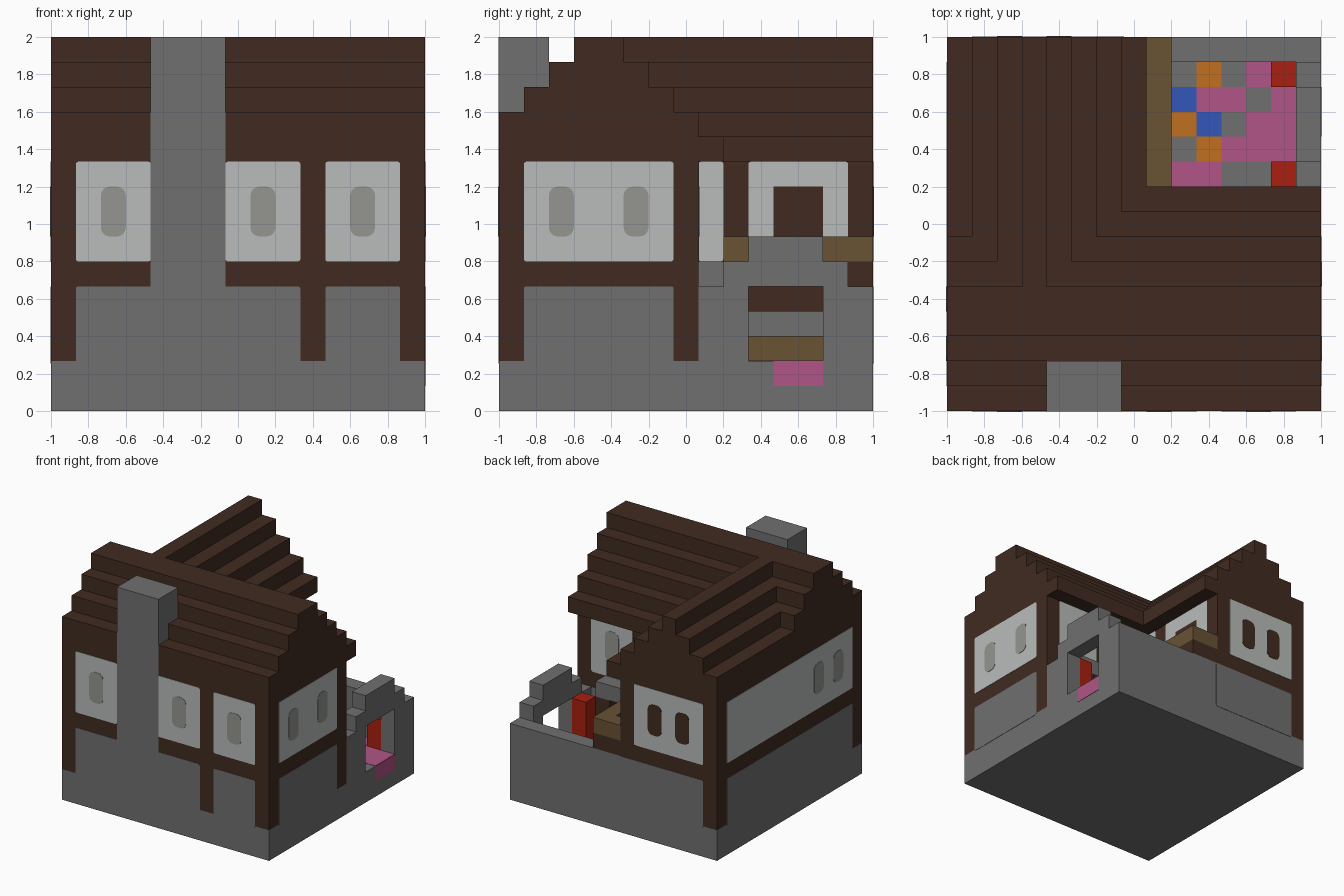
import bpy, bmesh, math
from mathutils import Vector

cube = bpy.data.objects.get("Cube")
if cube:
    bpy.data.objects.remove(cube, do_unlink=True)

U = 2 / 15          # one building block
SKIN = 0.003        # thickness of a painted plate


def material(name, hex_colour):
    rgb = [int(hex_colour[i:i + 2], 16) / 255 for i in (0, 2, 4)]
    lin = [c / 12.92 if c <= 0.04045 else ((c + 0.055) / 1.055) ** 2.4 for c in rgb]
    m = bpy.data.materials.new(name)
    m.use_nodes = True
    m.diffuse_color = (*lin, 1)
    m.node_tree.nodes["Principled BSDF"].inputs["Base Color"].default_value = (*lin, 1)
    return m


TIMBER = material("dark timber", "412b21")
STONE = material("grey stone", "707070")
PLASTER = material("pale plaster", "b9bcba")
GLASS = material("grey glass", "959590")
PLANK = material("tan plank", "685234")
PINK = material("pink", "b05586")
RED = material("red", "a82010")
BLUE = material("blue", "3456b8")
ORANGE = material("orange", "c07020")


def world(p):
    return Vector((p[0] * U - 1, p[1] * U - 1, p[2] * U))


def prism(name, points, offset, mat):
    """Extrude a flat outline, given in block units, by an offset in block units."""
    bm = bmesh.new()
    face = bm.faces.new([bm.verts.new(world(p)) for p in points])
    new = bmesh.ops.extrude_face_region(bm, geom=[face])["geom"]
    bmesh.ops.translate(bm, vec=Vector(offset) * U,
                        verts=[v for v in new if isinstance(v, bmesh.types.BMVert)])
    bmesh.ops.recalc_face_normals(bm, faces=bm.faces)
    mesh = bpy.data.meshes.new(name)
    bm.to_mesh(mesh)
    bm.free()
    mesh.materials.append(mat)
    obj = bpy.data.objects.new(name, mesh)
    bpy.context.collection.objects.link(obj)
    return obj


def box(name, x, y, z, mat):
    pts = [(x[0], y[0], z[0]), (x[1], y[0], z[0]), (x[1], y[1], z[0]), (x[0], y[1], z[0])]
    return prism(name, pts, (0, 0, z[1] - z[0]), mat)


def plate(name, side, at, a, z, mat, r=0.1, level=1):
    """Thin rounded plate on a wall; side is +x, -x, +y or -y."""
    pts = []
    corners = [(a[1] - r, z[1] - r), (a[0] + r, z[1] - r), (a[0] + r, z[0] + r), (a[1] - r, z[0] + r)]
    for q, (ca, cz) in enumerate(corners):
        for k in range(5):
            t = math.pi / 2 * (q + k / 4)
            pts.append((ca + r * math.cos(t), cz + r * math.sin(t)))
    depth = SKIN / U * level * (1 if side[0] == "+" else -1)
    if side[1] == "x":
        return prism(name, [(at, p, h) for p, h in pts], (depth, 0, 0), mat)
    return prism(name, [(p, at, h) for p, h in pts], (0, depth, 0), mat)


def panel(name, side, at, span, windows=(), pane=GLASS):
    """Plaster panel of the upper storey with its windows."""
    plate(name + "_panel", side, at, span, (6, 10), PLASTER)
    for w in windows:
        plate(name + "_window", side, at, (w, w + 1), (7, 9), pane, 0.36, 2)


def gable(heights):
    """Stepped gable outline; the last step is an overhanging eave."""
    wall = len(heights) - 1
    pts = [(0, 2)]
    for i, h in enumerate(heights):
        pts += [(i, h), (i + 1, h)]
    pts += [(wall + 1, 10), (wall, 10), (wall, 2)]
    clean = []
    for p in pts:
        if p not in clean:
            clean.append(p)
    # drop points in the middle of a straight edge
    n = len(clean)
    return [p for i, p in enumerate(clean)
            if not (clean[i - 1][1] == p[1] == clean[(i + 1) % n][1])]


# Foundation and the two timber wings with stepped roofs
box("foundation", (0, 15), (0, 15), (0, 2), STONE)
front_profile = gable([12, 13, 14, 15, 15, 14, 13, 12, 11])
back_profile = gable([12, 13, 14, 15, 14, 13, 12, 11])
prism("front_wing", [(0, p, h) for p, h in front_profile], (15, 0, 0), TIMBER)
prism("back_wing", [(p, 4, h) for p, h in back_profile], (0, 11, 0), TIMBER)

# Chimney flush with the front wall
box("chimney", (4, 7), (-SKIN / U, 2), (2, 15), STONE)

# Stone infill of the ground storey
for side, at, span in [("-y", 0, (1, 10)), ("-y", 0, (11, 14)), ("+x", 15, (1, 7)),
                       ("-x", 0, (1, 14)), ("+y", 15, (1, 7.1)),
                       ("+y", 8, (7, 14)), ("+x", 7, (8, 14))]:
    plate("stone_infill", side, at, span, (1.9, 5), STONE)

# Plaster panels and windows of the upper storey
panel("front_right", "-y", 0, (1, 4), [2])
panel("front_middle", "-y", 0, (7, 10), [8])
panel("front_left", "-y", 0, (11, 14), [12])
panel("east_gable", "+x", 15, (1, 7), [2, 5])
panel("west_wall", "-x", 0, (1, 14), [2, 4])
panel("back_gable", "+y", 15, (1, 6), [2, 4], TIMBER)
panel("court_north", "+y", 8, (11, 14), [12])
panel("court_inner", "+y", 8, (7, 10))
panel("court_east", "+x", 7, (10, 14))
panel("court_corner", "+x", 7, (8, 9))
plate("balcony_door", "+x", 7, (11, 13), (6, 9), TIMBER, 0.02, 2)

# Balcony with its railing and the ledge beside it
box("balcony_floor", (7, 9), (9, 15), (5, 6), TIMBER)
box("balcony_rail_side", (8, 9), (9, 15), (6, 7), PLANK)
box("balcony_rail_back", (7, 8), (14, 15), (6, 7), PLANK)
box("balcony_beam", (7, 8), (9, 14), (4, 5), TIMBER)
box("plank_bench", (7, 8), (9, 14), (2, 3), PLANK)
box("stone_ledge", (7, 13), (8, 9), (5, 6), STONE)
box("ledge_post", (12, 13), (8, 9), (2, 5), TIMBER)

# Ruined walls around the yard
box("back_yard_wall", (7, 15), (14, 15), (2, 5), STONE)
for y, z in [((8, 10), (2, 5)), ((13, 14), (2, 5)), ((9, 14), (5, 6)), ((10, 13), (6, 7))]:
    box("side_yard_wall", (14, 15), y, z, STONE)

# Coloured floor tiles, back row first, and crates
tiles = {"p": PINK, "b": BLUE, "o": ORANGE}
for row, line in enumerate([".o.p.", "bpp.pp", "ob.ppp", ".oppp", "pp..."]):
    for col, key in enumerate(line):
        if key in tiles:
            box("floor_tile", (9 + col, 10 + col), (13 - row, 14 - row), (2, 2 + SKIN / U), tiles[key])
plate("pink_sill", "+x", 15, (11, 13), (1, 2), PINK, 0.01)
box("red_crate_tall", (13, 14), (9, 10), (2, 5), RED)
box("red_crate_low", (13, 14), (13, 14), (2, 4), RED)
